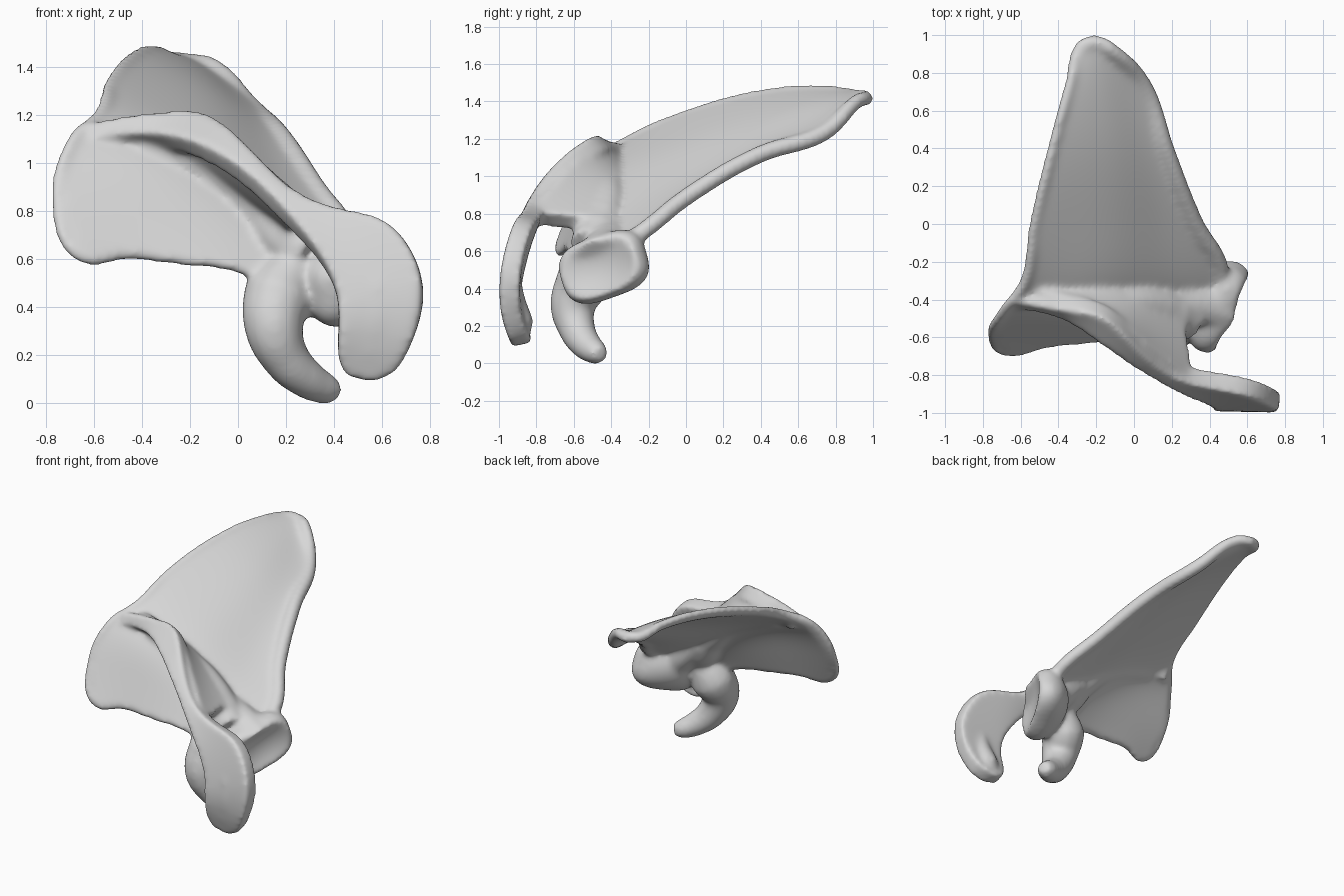
import bpy
import bmesh
from math import radians
from mathutils import Matrix, Vector

old = bpy.data.objects.get("Cube")
if old:
    bpy.data.objects.remove(old, do_unlink=True)

# One plain bone colour
bone = bpy.data.materials.new("bone_grey")
colour = (0.68, 0.68, 0.68, 1)
bone.use_nodes = True
bone.diffuse_color = colour
shader = next(n for n in bone.node_tree.nodes if n.type == 'BSDF_PRINCIPLED')
shader.inputs["Base Color"].default_value = colour

parts = []


def add_part(name, data):
    obj = bpy.data.objects.new(name, data)
    bpy.context.collection.objects.link(obj)
    parts.append(obj)
    return obj


def sheet(name, rows, thickness):
    """Smooth curved plate through rows of control points."""
    bm = bmesh.new()
    grid = [[bm.verts.new(p) for p in row] for row in rows]
    for a, b in zip(grid, grid[1:]):
        for i in range(len(a) - 1):
            bm.faces.new((a[i], a[i + 1], b[i + 1], b[i]))
    mesh = bpy.data.meshes.new(name)
    bm.to_mesh(mesh)
    bm.free()
    obj = add_part(name, mesh)
    sub = obj.modifiers.new("Smooth surface", 'SUBSURF')
    sub.levels = sub.render_levels = 3
    sub.boundary_smooth = 'PRESERVE_CORNERS'
    solid = obj.modifiers.new("Thickness", 'SOLIDIFY')
    solid.thickness = thickness
    solid.offset = 0


def tube(name, points):
    """Tapered round rod; each point is x, y, z, radius."""
    curve = bpy.data.curves.new(name, 'CURVE')
    curve.dimensions = '3D'
    curve.bevel_depth = 1
    curve.bevel_resolution = 5
    curve.use_fill_caps = True
    spline = curve.splines.new('BEZIER')
    spline.bezier_points.add(len(points) - 1)
    for bp, (x, y, z, r) in zip(spline.bezier_points, points):
        bp.co = (x, y, z)
        bp.radius = r
        bp.handle_left_type = bp.handle_right_type = 'AUTO'
    add_part(name, curve)


# Main blade, tip to upper border, each row from inner to outer edge
blade_rows = [
    [(-.28, .94, 1.44), (-.25, .96, 1.44), (-.21, .97, 1.43), (-.17, .96, 1.43), (-.12, .93, 1.42)],
    [(-.34, .75, 1.475), (-.26, .75, 1.44), (-.16, .75, 1.39), (-.05, .75, 1.31), (.05, .74, 1.245)],
    [(-.43, .42, 1.455), (-.28, .4, 1.39), (-.1, .4, 1.3), (.06, .4, 1.18), (.17, .4, 1.13)],
    [(-.53, 0, 1.34), (-.35, 0, 1.26), (-.08, 0, 1.14), (.15, 0, .96), (.32, .02, .91)],
    [(-.58, -.3, 1.21), (-.35, -.3, 1.13), (-.1, -.3, 1.03), (.18, -.28, .83), (.46, -.25, .7)],
    [(-.69, -.45, 1.1), (-.4, -.45, 1.05), (-.1, -.44, .9), (.18, -.42, .73), (.43, -.42, .6)],
    [(-.75, -.58, .85), (-.45, -.54, .83), (-.15, -.53, .74), (.1, -.52, .64), (.33, -.5, .53)],
    [(-.66, -.67, .63), (-.45, -.62, .635), (-.22, -.6, .61), (-.04, -.58, .59), (.2, -.55, .5)],
]
sheet("blade", blade_rows, .055)

# Rounded rim: upper border, inner edge, tip, then the thicker outer edge
border = [p + (.026,) for p in reversed(blade_rows[-1][1:])]
inner = [row[0] + (.028,) for row in reversed(blade_rows[1:])]
tip = [p + (.04,) for p in blade_rows[0]]
outer = [row[-1] + (.048,) for row in blade_rows[1:6]]
tube("rim", border + inner + tip + outer)

# Standing ridge plate, from blade to crest, with a thick root
sheet("ridge_plate", [
    [(-.58, -.36, 1.14), (-.52, -.38, 1.16), (-.48, -.40, 1.17)],
    [(-.20, -.38, 1.05), (-.16, -.44, 1.11), (-.14, -.48, 1.16)],
    [(.05, -.36, .88), (.05, -.54, .93), (.05, -.68, 1.01)],
    [(.24, -.38, .74), (.25, -.63, .77), (.28, -.83, .79)],
], .11)
tube("ridge_root", [
    (-.45, -.39, 1.09, .04), (-.10, -.40, .97, .07),
    (.10, -.42, .82, .10), (.20, -.46, .71, .13), (.30, -.50, .63, .12),
])

# Crest ribbon that widens into the hanging shoulder plate
sheet("crest_and_shoulder_plate", [
    [(-.60, -.36, 1.16), (-.60, -.40, 1.09)],
    [(-.46, -.39, 1.20), (-.46, -.42, 1.11)],
    [(-.32, -.41, 1.20), (-.33, -.47, 1.11)],
    [(-.13, -.44, 1.21), (-.16, -.61, 1.07)],
    [(.02, -.62, 1.10), (.04, -.75, .95)],
    [(.20, -.78, .88), (.22, -.85, .76)],
    [(.43, -.82, .80), (.35, -.89, .61)],
    [(.65, -.86, .79), (.42, -.92, .47)],
    [(.80, -.94, .52), (.42, -.94, .34)],
    [(.74, -.94, .29), (.41, -.90, .22)],
    [(.66, -.88, .14), (.44, -.87, .14)],
    [(.56, -.87, .115), (.51, -.87, .115)],
], .11)
tube("shoulder_pad", [
    (.58, -.93, .52, .05), (.58, -.92, .36, .07), (.55, -.885, .23, .08), (.54, -.87, .17, .055),
])

# Neck and hooked process
tube("neck", [(.15, -.36, .78, .05), (.29, -.40, .67, .11), (.46, -.43, .55, .165)])
tube("hook", [
    (.25, -.50, .61, .09), (.17, -.54, .46, .15), (.15, -.595, .33, .125),
    (.20, -.575, .20, .10), (.28, -.53, .12, .085), (.365, -.475, .075, .068),
    (.415, -.45, .065, .045),
])

# Shallow joint socket: a squarish flattened ball with a dished outer face
bm = bmesh.new()
bmesh.ops.create_uvsphere(bm, u_segments=40, v_segments=24, radius=1)
for v in bm.verts:
    spread = v.co.y ** 2 + v.co.z ** 2
    if v.co.x > .45:
        v.co.x = .45 - .3 * max(0, .8 - spread)
    square = 1 + .6 * v.co.y ** 2 * v.co.z ** 2
    v.co.y *= square
    v.co.z *= square
socket_mesh = bpy.data.meshes.new("socket")
bm.to_mesh(socket_mesh)
bm.free()
socket = add_part("socket", socket_mesh)
socket.location = (.45, -.43, .53)
socket.scale = (.18, .25, .17)
socket.rotation_euler = (radians(18), 0, radians(-24))

# Fuse the parts into one continuous surface
bpy.ops.object.select_all(action='DESELECT')
for obj in parts:
    obj.select_set(True)
bpy.context.view_layer.objects.active = parts[0]
bpy.ops.object.convert(target='MESH')
bpy.ops.object.join()
body = bpy.context.view_layer.objects.active
body.name = "shoulder_blade"
remesh = body.modifiers.new("Fuse", 'REMESH')
remesh.mode = 'VOXEL'
remesh.voxel_size = .014
soften = body.modifiers.new("Soften", 'SMOOTH')
soften.factor = .5
soften.iterations = 20
bpy.ops.object.convert(target='MESH')
body = bpy.context.view_layer.objects.active

# Stand it on the ground, centred
corners = [Vector(c) for c in body.bound_box]
middle = (corners[0] + corners[6]) / 2
body.data.transform(Matrix.Translation((-middle.x, -middle.y, -corners[0].z)))

body.data.materials.clear()
body.data.materials.append(bone)
bpy.ops.object.shade_smooth()
